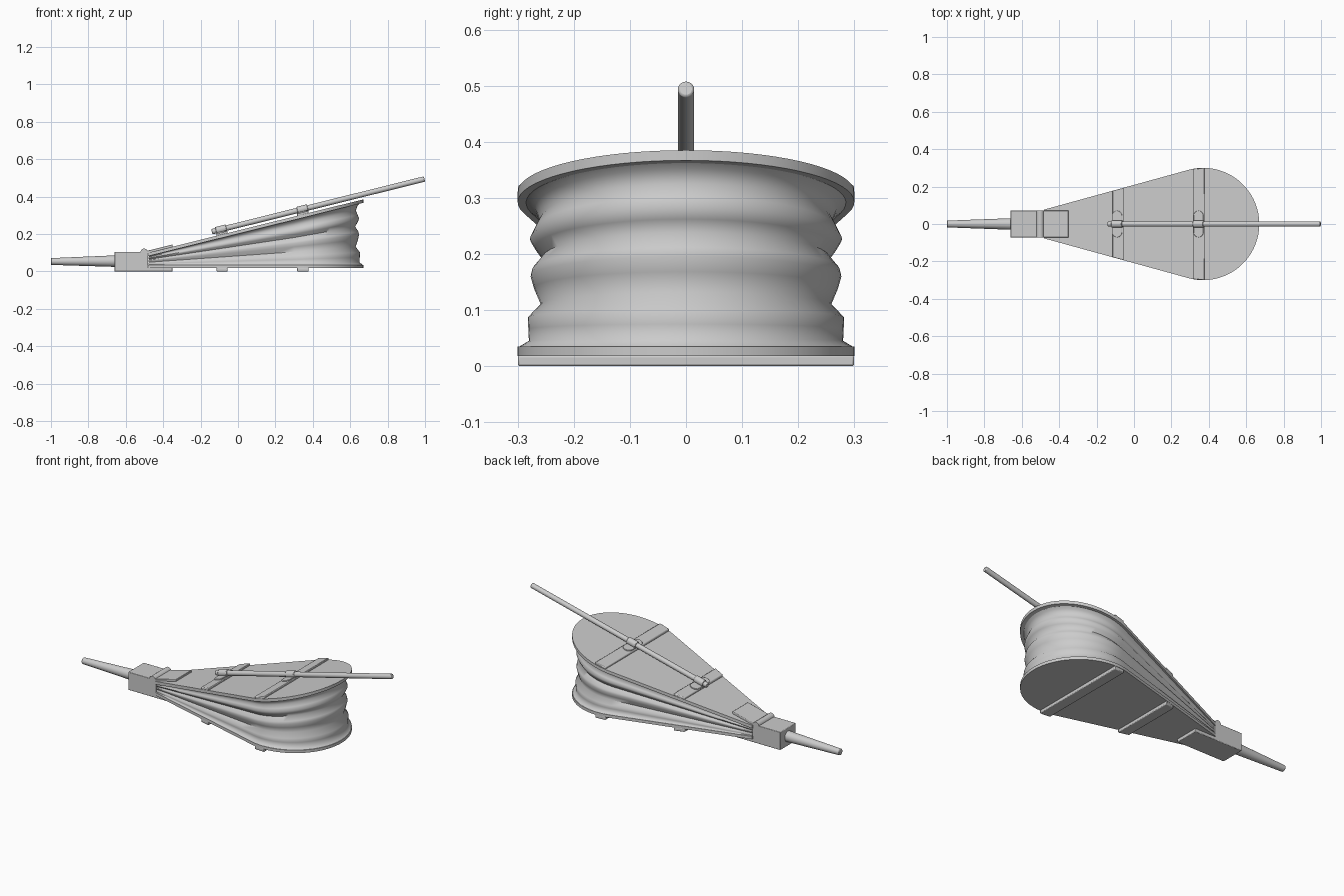
import bpy, bmesh, math
from mathutils import Vector

if "Cube" in bpy.data.objects:
    bpy.data.objects.remove(bpy.data.objects["Cube"])

SLOPE, CX, R, TIP = 0.248, 0.37, 0.30, -0.48
TILT = math.atan(0.275)


def top_z(x):
    return 0.385 + SLOPE * (x - 0.67)


def half_width(x):
    if x > CX - R * math.sin(TILT):
        return math.sqrt(R * R - (x - CX) ** 2)
    return 0.289 - 0.275 * (CX - R * math.sin(TILT) - x)


def outline(side=8, arc=40):
    """Teardrop as (x, y, normal x, normal y), from the tip round and back."""
    nx, ny = -math.sin(TILT), math.cos(TILT)
    x1 = CX - R * math.sin(TILT)
    xs = [TIP + (x1 - TIP) * i / side for i in range(side)]
    pts = [(x, -half_width(x), nx, -ny) for x in xs]
    a = math.pi / 2 + TILT
    for i in range(arc + 1):
        t = -a + 2 * a * i / arc
        pts.append((CX + R * math.cos(t), R * math.sin(t), math.cos(t), math.sin(t)))
    return pts + [(x, half_width(x), nx, ny) for x in reversed(xs)]


def finish(name, bm, bevel=0, angle=30):
    bmesh.ops.recalc_face_normals(bm, faces=bm.faces)
    me = bpy.data.meshes.new(name)
    bm.to_mesh(me)
    bm.free()
    ob = bpy.data.objects.new(name, me)
    bpy.context.collection.objects.link(ob)
    if bevel:
        m = ob.modifiers.new("bevel", 'BEVEL')
        m.width, m.segments, m.limit_method = bevel, 2, 'ANGLE'
    bpy.ops.object.select_all(action='DESELECT')
    ob.select_set(True)
    bpy.context.view_layer.objects.active = ob
    bpy.ops.object.shade_smooth_by_angle(angle=math.radians(angle))
    return ob


def slab(name, pts, lo, hi, base=lambda x: 0, bevel=0):
    """Extrude a plan outline between two heights above a base surface."""
    bm = bmesh.new()
    a = [bm.verts.new((x, y, base(x) + lo)) for x, y in pts]
    b = [bm.verts.new((x, y, base(x) + hi)) for x, y in pts]
    n = len(pts)
    bm.faces.new(a[::-1])
    bm.faces.new(b)
    for i in range(n):
        j = (i + 1) % n
        bm.faces.new((a[i], a[j], b[j], b[i]))
    return finish(name, bm, bevel)


def rod(name, p, q, r1, r2, bevel=0, sides=24):
    p, q = Vector(p), Vector(q)
    d = q - p
    bm = bmesh.new()
    bmesh.ops.create_cone(bm, cap_ends=True, segments=sides, radius1=r1,
                          radius2=r2, depth=d.length)
    rot = d.to_track_quat('Z', 'Y')
    for v in bm.verts:
        v.co = rot @ v.co + (p + q) / 2
    return finish(name, bm, bevel)


def rect(x0, x1, w0, w1):
    return [(x0, -w0), (x1, -w1), (x1, w1), (x0, w0)]


# Boards
plan = [p[:2] for p in outline()]
slab("bottom_board", plan, 0.018, 0.035)
slab("top_board", plan, -0.018, 0, top_z)

# Pleated leather: (height fraction, inset from the board edge)
profile = [(0, 0.003), (0.04, 0.02), (0.12, 0.019), (0.20, 0.018), (0.29, 0.041),
           (0.40, 0.029), (0.48, 0.023), (0.53, 0.026), (0.61, 0.044), (0.68, 0.031),
           (0.74, 0.022), (0.80, 0.03), (0.87, 0.04), (0.95, 0.031), (1, 0.012)]
bm = bmesh.new()
rings = []
for t, inset in profile:
    ring = []
    for x, y, nx, ny in outline():
        k = inset * (0.3 + 0.7 * min(1, (x - TIP) / 0.8))
        z0, z1 = 0.035, top_z(x) - 0.016
        px = max(TIP + 0.002, x - nx * k)
        ring.append(bm.verts.new((px, y - ny * k, z0 + (z1 - z0) * t)))
    rings.append(ring)
for a, b in zip(rings, rings[1:]):
    for i in range(len(a)):
        j = (i + 1) % len(a)
        bm.faces.new((a[i], a[j], b[j], b[i]))
finish("leather_bellows", bm, angle=70)

# Cross battens on both boards
for label, x0, x1 in (("front", -0.115, -0.055), ("rear", 0.315, 0.378)):
    strip = rect(x0, x1, half_width(x0), half_width(x1))
    slab(label + "_top_batten", strip, -0.002, 0.012, top_z, 0.004)
    slab(label + "_bottom_batten", strip, 0, 0.02, bevel=0.004)

# Nozzle block with tongues, hinge bead and nozzle
slab("nozzle_block", rect(-0.66, -0.48, 0.072, 0.072), 0, 0.105, bevel=0.003)
slab("bottom_tongue", rect(-0.49, -0.35, 0.072, 0.072), 0, 0.02, bevel=0.003)
slab("top_tongue", rect(-0.49, -0.35, 0.072, 0.072), -0.002, 0.012, top_z, 0.003)
rod("hinge_bead", (-0.502, -0.072, 0.102), (-0.502, 0.072, 0.102), 0.02, 0.02)
rod("nozzle", (-0.65, 0, 0.055), (-1, 0, 0.053), 0.031, 0.018, 0.003, 32)


# Handle held by two saddle brackets
def handle_point(x):
    return (x, 0, top_z(x) + 0.028)


rod("handle", handle_point(-0.14), handle_point(0.997), 0.0145, 0.0145, 0.004)
for label, x in (("front", -0.09), ("rear", 0.345)):
    ears = []
    for s in (1, -1):
        for i in range(13):
            t = math.pi * i / 12
            ears.append((x + s * 0.026 * math.cos(t), s * (0.045 + 0.026 * math.sin(t))))
    slab(label + "_bracket_plate", ears, 0.008, 0.018, top_z, 0.002)
    rod(label + "_bracket_saddle", handle_point(x - 0.028), handle_point(x + 0.028),
        0.02, 0.02, 0.003)
